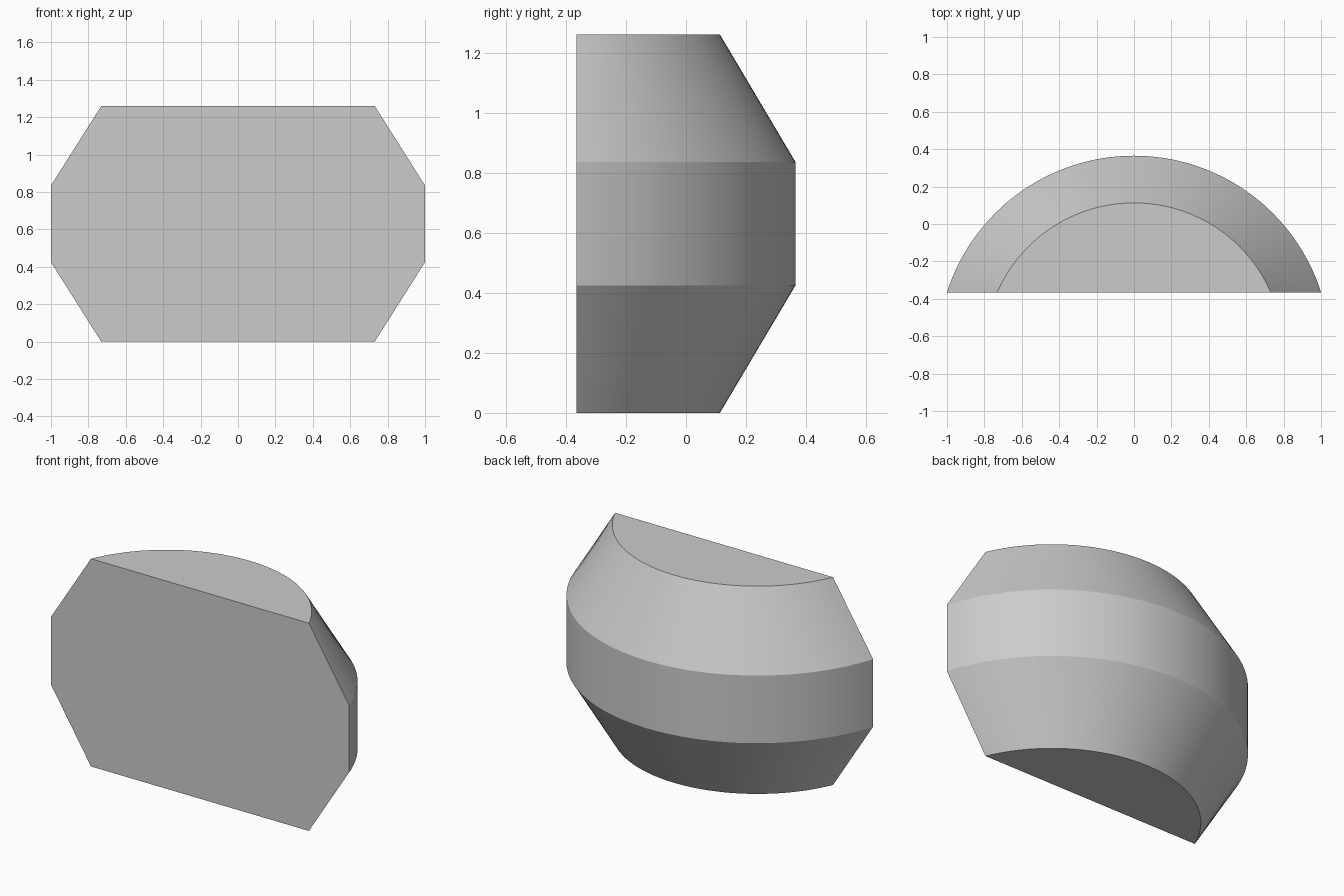
import bpy
import bmesh
from math import asin, sin, cos, pi, radians

cube = bpy.data.objects.get("Cube")
if cube:
    bpy.data.objects.remove(cube)

FRONT_Y = -0.365      # flat front plane
AXIS_Y = -0.685       # axis of revolution, ahead of the front plane
SEGMENTS = 64
PROFILE = [(0.798, 0), (1.05, 0.425), (1.05, 0.835), (0.798, 1.26)]  # radius, height

# Plain grey surface
grey = bpy.data.materials.new("light_grey")
grey.use_nodes = True
colour = (0.6, 0.6, 0.6, 1)
grey.diffuse_color = colour
grey.node_tree.nodes["Principled BSDF"].inputs["Base Color"].default_value = colour


def arc_ring(bm, radius, z):
    """Arc behind the front plane, from right to left."""
    start = asin((FRONT_Y - AXIS_Y) / radius)
    ring = []
    for i in range(SEGMENTS + 1):
        a = start + (pi - 2 * start) * i / SEGMENTS
        ring.append(bm.verts.new((radius * cos(a), AXIS_Y + radius * sin(a), z)))
    return ring


bm = bmesh.new()
rings = [arc_ring(bm, r, z) for r, z in PROFILE]

# Curved bands: lower taper, upright middle, upper taper
for low, high in zip(rings, rings[1:]):
    for i in range(SEGMENTS):
        bm.faces.new((low[i], low[i + 1], high[i + 1], high[i]))

# Bottom, top and flat front
bm.faces.new(rings[0])
bm.faces.new(rings[-1])
bm.faces.new([r[0] for r in rings] + [r[-1] for r in reversed(rings)])
bmesh.ops.recalc_face_normals(bm, faces=bm.faces)

mesh = bpy.data.meshes.new("barrel_segment")
bm.to_mesh(mesh)
bm.free()
mesh.materials.append(grey)
segment = bpy.data.objects.new("barrel_segment", mesh)
bpy.context.collection.objects.link(segment)

# Smooth around the arc, crisp between bands
bpy.ops.object.select_all(action="DESELECT")
segment.select_set(True)
bpy.context.view_layer.objects.active = segment
bpy.ops.object.shade_smooth_by_angle(angle=radians(25))
